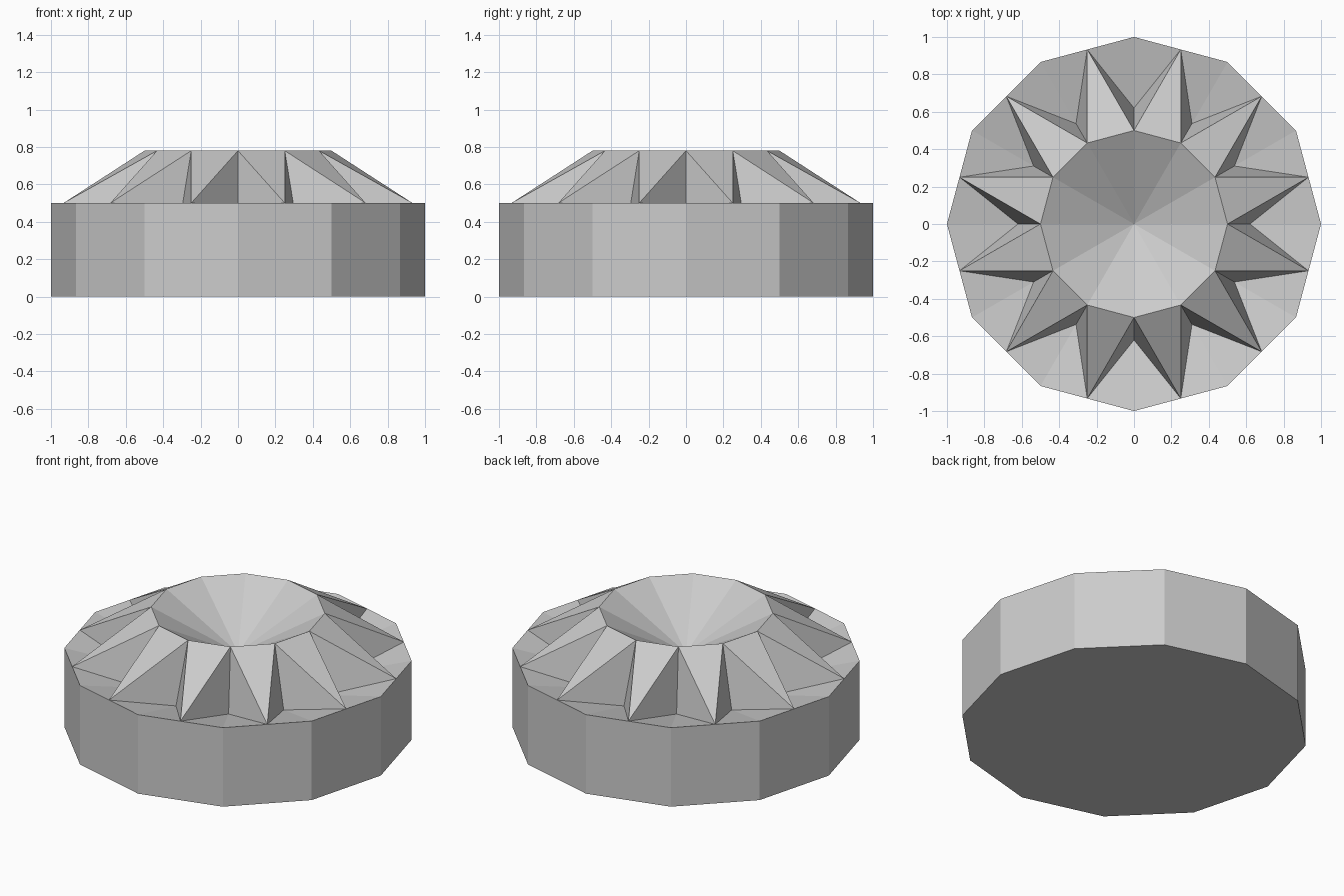
import bpy, bmesh, math

if "Cube" in bpy.data.objects:
    bpy.data.objects.remove(bpy.data.objects["Cube"])

N = 12
STEP = 2 * math.pi / N


def ring(bm, radius, z, offset=0.0):
    return [bm.verts.new((radius * math.cos((i + offset) * STEP),
                          radius * math.sin((i + offset) * STEP), z))
            for i in range(N)]


bm = bmesh.new()

# Rings: base, outer rim, spike tips on rim edges, sunken valleys, raised rim
base = ring(bm, 1.0, 0.0)
outer = ring(bm, 1.0, 0.5)
tips = ring(bm, math.cos(STEP / 2), 0.5, 0.5)
valley = ring(bm, 0.62, 0.41)
crown = ring(bm, 0.5, 0.78)
centre = bm.verts.new((0, 0, 0.51))

bm.faces.new(base[::-1])
for i in range(N):
    j = (i + 1) % N
    # Side wall, sharing the tip point on its top edge
    bm.faces.new((base[i], base[j], outer[j], tips[i], outer[i]))
    # Sunken floor either side of the spike
    bm.faces.new((outer[i], tips[i], valley[i]))
    bm.faces.new((tips[i], outer[j], valley[j]))
    # Spike: two flanks and the sloping face
    bm.faces.new((valley[i], tips[i], crown[i]))
    bm.faces.new((tips[i], valley[j], crown[j]))
    bm.faces.new((tips[i], crown[j], crown[i]))
    # Funnel
    bm.faces.new((crown[i], crown[j], centre))

bmesh.ops.recalc_face_normals(bm, faces=bm.faces[:])
mesh = bpy.data.meshes.new("spiked_dish")
bm.to_mesh(mesh)
bm.free()
bpy.context.collection.objects.link(bpy.data.objects.new("spiked_dish", mesh))
